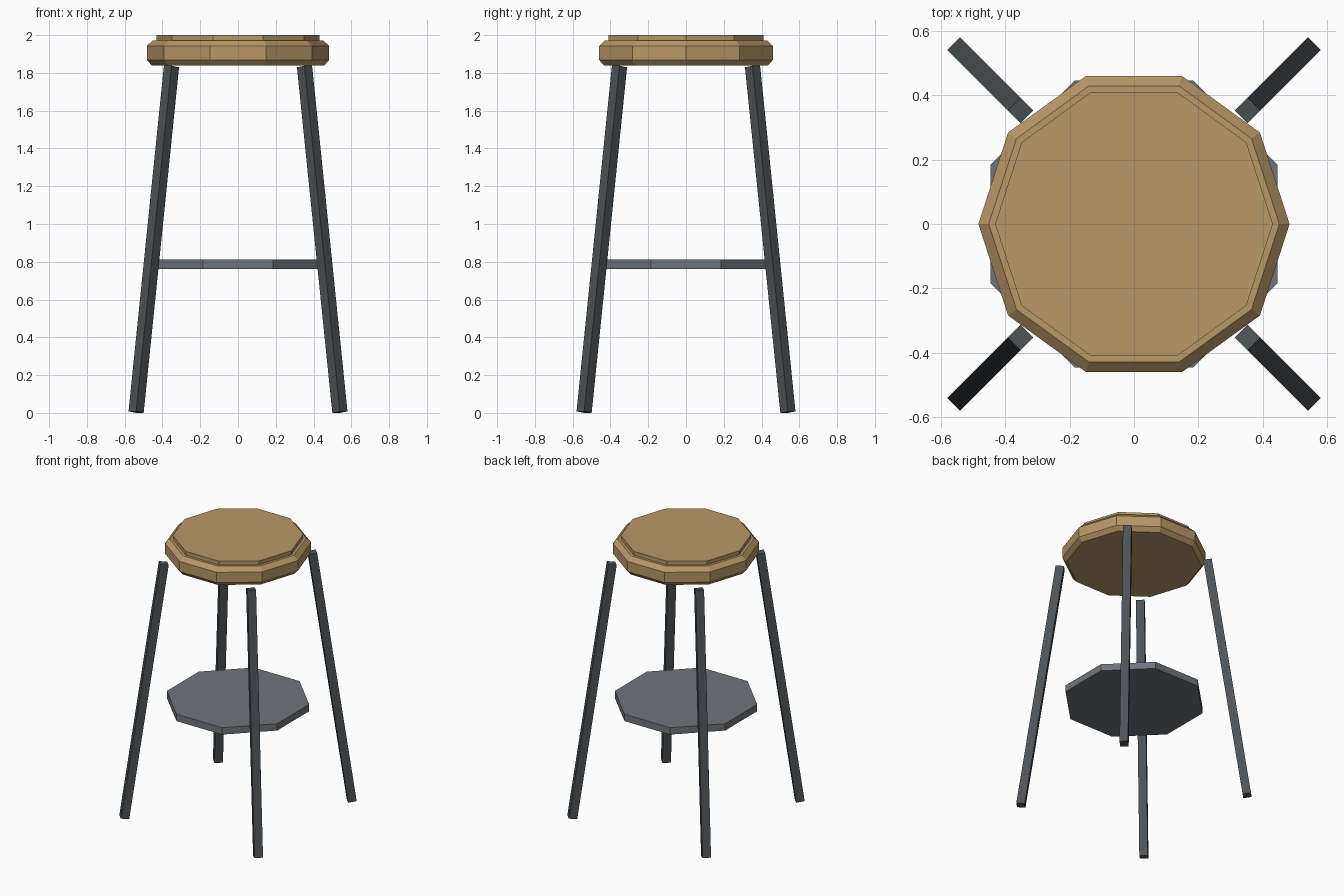
import bpy, bmesh, math
from mathutils import Vector, Matrix

if "Cube" in bpy.data.objects:
    bpy.data.objects.remove(bpy.data.objects["Cube"])


def material(name, rgb):
    m = bpy.data.materials.new(name)
    lin = [((c / 255 + 0.055) / 1.055) ** 2.4 for c in rgb]
    m.diffuse_color = (*lin, 1)
    m.use_nodes = True
    m.node_tree.nodes["Principled BSDF"].inputs["Base Color"].default_value = m.diffuse_color
    return m


wood = material("tan wood", (184, 151, 104))
dark_metal = material("dark metal", (77, 83, 87))
grey_metal = material("grey metal", (112, 116, 122))


def add_object(name, bm, mat):
    bmesh.ops.recalc_face_normals(bm, faces=bm.faces)
    me = bpy.data.meshes.new(name)
    bm.to_mesh(me)
    bm.free()
    me.materials.append(mat)
    ob = bpy.data.objects.new(name, me)
    bpy.context.collection.objects.link(ob)


def lathe(name, profile, sides, phase, mat):
    """Closed faceted solid from (radius, z) rings."""
    bm = bmesh.new()
    rings = []
    for r, z in profile:
        angles = [phase + math.tau * i / sides for i in range(sides)]
        rings.append([bm.verts.new((r * math.cos(a), r * math.sin(a), z)) for a in angles])
    for lo, hi in zip(rings, rings[1:]):
        for i in range(sides):
            j = (i + 1) % sides
            bm.faces.new((lo[i], lo[j], hi[j], hi[i]))
    bm.faces.new(rings[0][::-1])
    bm.faces.new(rings[-1])
    add_object(name, bm, mat)


# Ten-sided seat with bevelled rim and raised top pad
lathe("seat", [(0.455, 1.838), (0.483, 1.868), (0.483, 1.942), (0.451, 1.972),
               (0.431, 1.972), (0.431, 2.0)], 10, 0, wood)

# Eight-sided shelf between the legs
lathe("footrest", [(0.482, 0.763), (0.482, 0.813)], 8, math.pi / 8, grey_metal)

# Four splayed square legs, tilted as whole boxes
WIDTH = 0.057
foot, head = Vector((0.763, 0, 0.004)), Vector((0.498, 0, 1.834))
axis = head - foot
tilt = math.atan2(axis.x, axis.z)
names = ["back_right_leg", "back_left_leg", "front_left_leg", "front_right_leg"]
for i, name in enumerate(names):
    bm = bmesh.new()
    bmesh.ops.create_cube(bm, size=1)
    place = (Matrix.Rotation(math.pi / 4 + i * math.pi / 2, 4, 'Z')
             @ Matrix.Translation((foot + head) / 2)
             @ Matrix.Rotation(tilt, 4, 'Y')
             @ Matrix.Diagonal((WIDTH, WIDTH, axis.length, 1)))
    bmesh.ops.transform(bm, matrix=place, verts=bm.verts)
    add_object(name, bm, dark_metal)
